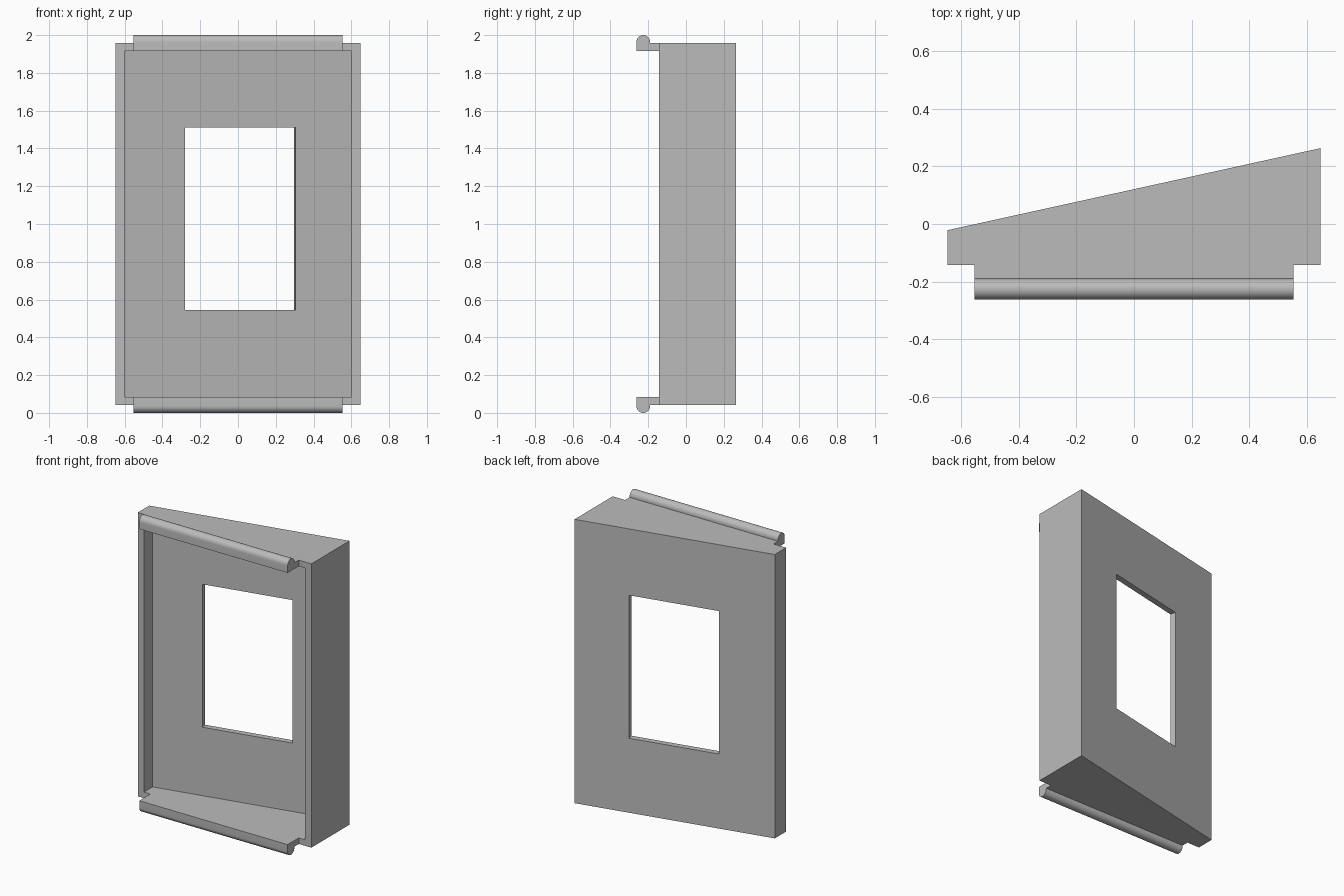
import bpy, bmesh, math
from mathutils import Vector, Matrix

cube = bpy.data.objects.get("Cube")
if cube:
    bpy.data.objects.remove(cube, do_unlink=True)

# One plain grey for everything
grey = bpy.data.materials.new("plain_grey")
grey.use_nodes = True
grey.diffuse_color = (0.5, 0.5, 0.5, 1)
grey.node_tree.nodes["Principled BSDF"].inputs["Base Color"].default_value = (0.5, 0.5, 0.5, 1)


def prism(name, points, along):
    """Extrude a closed outline of 3D points along a vector."""
    bm = bmesh.new()
    face = bm.faces.new([bm.verts.new(p) for p in points])
    made = bmesh.ops.extrude_face_region(bm, geom=[face])
    bmesh.ops.translate(bm, vec=along, verts=[v for v in made["geom"] if isinstance(v, bmesh.types.BMVert)])
    bmesh.ops.recalc_face_normals(bm, faces=bm.faces)
    mesh = bpy.data.meshes.new(name)
    bm.to_mesh(mesh)
    bm.free()
    mesh.materials.append(grey)
    obj = bpy.data.objects.new(name, mesh)
    bpy.context.collection.objects.link(obj)
    return obj


def cut(target, cutter):
    """Subtract the cutter, then discard it."""
    cutter.hide_render = True
    mod = target.modifiers.new("cut", "BOOLEAN")
    mod.operation, mod.solver, mod.object = "DIFFERENCE", "EXACT", cutter
    bpy.context.view_layer.objects.active = target
    bpy.ops.object.modifier_apply(modifier=mod.name)
    bpy.data.objects.remove(cutter, do_unlink=True)


half_w, tab_w, inner_w = 0.648, 0.554, 0.602
front, tab_front = -0.143, -0.19
low, high, floor, ceiling = 0.042, 1.958, 0.083, 1.917
slope = 0.285 / 1.296
panel = 0.04


def back(x):
    return 0.121 + slope * x


# Wedge-shaped box whose outline includes the narrower front tabs
outline = [(-half_w, back(-half_w)), (-half_w, front), (-tab_w, front), (-tab_w, tab_front),
           (tab_w, tab_front), (tab_w, front), (half_w, front), (half_w, back(half_w))]
housing = prism("wedge_housing", [(x, y, low) for x, y in outline], (0, 0, high - low))

# Hollow, open at the front
cavity = [(-inner_w, back(-inner_w) - panel), (-inner_w, -1), (inner_w, -1), (inner_w, back(inner_w) - panel)]
cut(housing, prism("cavity_cutter", [(x, y, floor) for x, y in cavity], (0, 0, ceiling - floor)))

# Window through the slanted panel, square to its surface
normal = Vector((-slope, 1, 0)).normalized() * 0.1
left, right, sill, head = -0.28, 0.305, 0.545, 1.51
corners = [(left, sill), (right, sill), (right, head), (left, head)]
cut(housing, prism("window_cutter",
                   [Vector((x, back(x) - panel, z)) - normal * 0.3 for x, z in corners], normal))

# Rounded snap beads on the top and bottom tabs
radius, mid_y = 0.036, -0.226
crown = 2 - radius
arc = [(mid_y + radius * math.cos(math.pi * i / 16), crown + radius * math.sin(math.pi * i / 16))
       for i in range(17)]
bead = [(mid_y + radius, ceiling)] + arc + [(mid_y - radius, ceiling)]
for name, flip in (("top_bead", False), ("bottom_bead", True)):
    obj = prism(name, [(-tab_w, y, 2 - z if flip else z) for y, z in bead], (2 * tab_w, 0, 0))
    bpy.ops.object.select_all(action="DESELECT")
    obj.select_set(True)
    bpy.context.view_layer.objects.active = obj
    bpy.ops.object.shade_smooth_by_angle(angle=math.radians(30))
